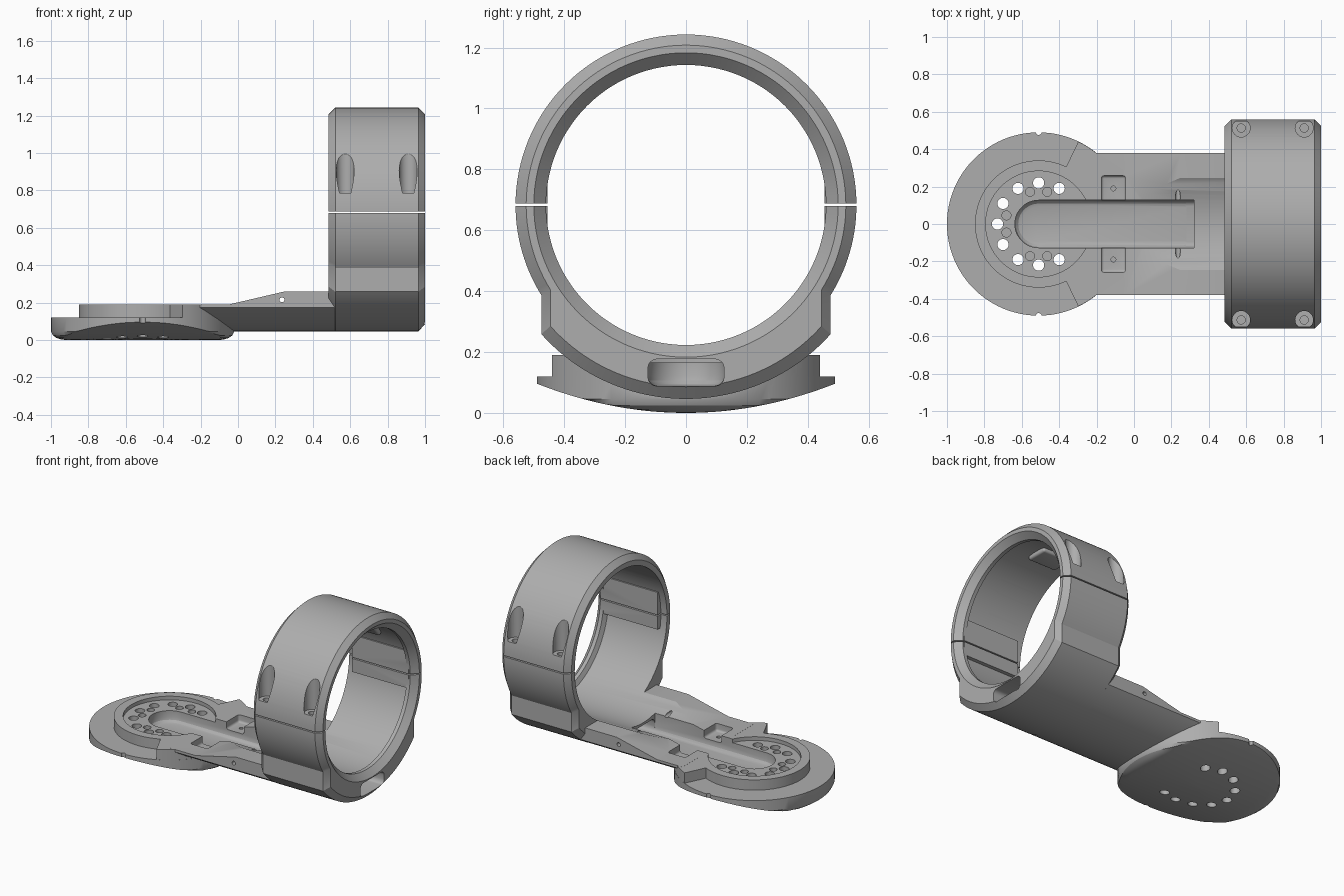
import bpy, bmesh
from math import sin, cos, acos, pi, radians
from mathutils import Matrix, Vector

if "Cube" in bpy.data.objects:
    bpy.data.objects.remove(bpy.data.objects["Cube"])

CZ = 0.683          # height of the ring axis
DX = -0.51          # centre of the round plate
R_OUT, R_ARM, R_IN = 0.56, 0.637, 0.49

grey = bpy.data.materials.new("plain grey")
grey.use_nodes = True
grey.diffuse_color = (0.42, 0.42, 0.42, 1)
grey.node_tree.nodes["Principled BSDF"].inputs["Base Color"].default_value = (0.42, 0.42, 0.42, 1)


def make(name, bm):
    bmesh.ops.recalc_face_normals(bm, faces=bm.faces)
    mesh = bpy.data.meshes.new(name)
    bm.to_mesh(mesh)
    bm.free()
    mesh.materials.append(grey)
    ob = bpy.data.objects.new(name, mesh)
    bpy.context.collection.objects.link(ob)
    return ob


def loft(name, loops):
    """Skin a row of equal-length closed loops and cap both ends."""
    bm = bmesh.new()
    rows = [[bm.verts.new(p) for p in loop] for loop in loops]
    n = len(rows[0])
    for a, b in zip(rows, rows[1:]):
        for i in range(n):
            j = (i + 1) % n
            bm.faces.new((a[i], a[j], b[j], b[i]))
    bm.faces.new(rows[0])
    bm.faces.new(rows[-1])
    return make(name, bm)


def box(name, lo, hi, bevel=0.0, matrix=Matrix()):
    bm = bmesh.new()
    lo, hi = Vector(lo), Vector(hi)
    bmesh.ops.create_cube(bm, size=1, matrix=Matrix.Translation((lo + hi) / 2)
                          @ Matrix.Diagonal((*(hi - lo), 1)))
    if bevel:
        bmesh.ops.bevel(bm, geom=bm.edges[:], offset=bevel, segments=4,
                        profile=0.5, affect='EDGES')
    bm.transform(matrix)
    return make(name, bm)


def rod(x, y, r, z0, z1, n=32):
    return loft("bore", [[(x + r * cos(2 * pi * i / n), y + r * sin(2 * pi * i / n), z)
                          for i in range(n)] for z in (z0, z1)])


def arc(r, a0, a1, n):
    return [(r * cos(a0 + (a1 - a0) * i / n), r * sin(a0 + (a1 - a0) * i / n))
            for i in range(n + 1)]


def combine(ob, others, operation):
    """Apply booleans one after another and remove the helper solids."""
    for other in others:
        mod = ob.modifiers.new("bool", 'BOOLEAN')
        mod.operation, mod.object, mod.solver = operation, other, 'EXACT'
        dg = bpy.context.evaluated_depsgraph_get()
        mesh = bpy.data.meshes.new_from_object(ob.evaluated_get(dg))
        ob.modifiers.clear()
        ob.data = mesh
        bpy.data.objects.remove(other)
    return ob


def ring_half(name, section):
    """Chamfered shell half along x from a (y, z) section about the ring axis."""
    stations = ((0.485, 0.9375), (0.52, 1), (0.965, 1), (1.0, 0.9375))
    return loft(name, [[(x, y * s, CZ + z * s) for y, z in section] for x, s in stations])


def ring_bore():
    """Inner space of the ring, with lip, grip pads and screw bosses left standing."""
    prof = ((-0.2, R_IN), (0.92, R_IN), (0.935, 0.46), (0.96, 0.46), (1.02, 0.52))
    n = 112
    core = loft("core", [[(x, r * cos(2 * pi * i / n), CZ + r * sin(2 * pi * i / n))
                          for i in range(n)] for x, r in prof])
    keep = [box("boss", (0.53, min(s * 0.455, s * 0.55), 0.59),
                (0.95, max(s * 0.455, s * 0.55), 0.84)) for s in (-1, 1)]
    for deg in (38, 64, 90, 116, 142):
        turn = Matrix.Translation((0, 0, CZ)) @ Matrix.Rotation(radians(deg), 4, 'X')
        keep.append(box("pad", (0.56, 0.462, -0.075), (0.77, 0.54, 0.075), 0.015, turn))
    return combine(core, keep, 'DIFFERENCE')


def screw_bores():
    out = []
    for x in (0.573, 0.91):
        for y in (-0.513, 0.513):
            out += [rod(x, y, 0.048, 0.785, 1.3), rod(x, y, 0.022, 0.6, 0.9)]
    return out


# Upper half of the ring
upper = ring_half("ring_upper_half", [(y, max(z, 0.005)) for y, z in arc(R_OUT, 0, pi, 64)])
combine(upper, [ring_bore()] + screw_bores(), 'DIFFERENCE')

# Lower half of the ring, with straight cheeks and a wider belly
a1, a2 = acos(0.475 / R_OUT), acos(0.475 / R_ARM)
section = (arc(R_OUT, 0, -a1, 14) + arc(R_ARM, -a2, a2 - pi, 48)
           + arc(R_OUT, a1 - pi, -pi, 14))
base = ring_half("base_with_lower_ring", [(y, min(z, -0.003)) for y, z in section])

# Arm: curved underside, ramped top
r = R_ARM - 0.001
a = acos(0.38 / r)
belly = arc(r, -a, a - pi, 40)
arm = loft("arm", [[(x, y, CZ + z) for y, z in belly] + [(x, -0.38, top), (x, 0.38, top)]
                   for x, top in ((-0.24, 0.19), (-0.05, 0.19), (0.25, 0.26), (0.6, 0.26))])

# Round plate with a trough-shaped, rounded underside
N = 96
circle = [(cos(2 * pi * i / N), sin(2 * pi * i / N)) for i in range(N)]
loops = []
for rad, low in ((0.02, 0), (0.15, 0), (0.28, 0), (0.38, 0), (0.43, 0.002), (0.46, 0.011),
                 (0.48, 0.025), (0.49, 0.045), (0.49, 0.12)):
    loops.append([(DX + rad * c, rad * s, max(low, (rad * s) ** 2 / 2.5)) for c, s in circle])
plate = loft("plate", loops)

# Raised platform: small radius round the outer end, full radius toward the arm
edge = radians(64.3)
plan = arc(0.489, -edge, edge, 40) + arc(0.34, edge, 2 * pi - edge, 64)
platform = loft("platform", [[(DX + x, y, z) for x, y in plan] for z in (0.105, 0.1895)])
combine(base, [arm, plate, platform], 'UNION')

# Long cable slot with a filleted floor, running on as a tunnel to the ring end
slot_loops = []
for inset, z in ((0.035, 0.088), (0.018, 0.093), (0.005, 0.106), (0, 0.123), (0, 0.4)):
    w = 0.127 - inset
    half = [(DX + x, y) for x, y in arc(w, pi / 2, 3 * pi / 2, 32)]
    slot_loops.append([(x, y, z) for x, y in half + [(0.32, -w), (0.32, w)]])
cuts = [ring_bore(), loft("slot", slot_loops),
        box("tunnel", (0.25, -0.125, 0.088), (1.1, 0.125, 0.177), 0.03)]

# Dial recess with its through holes and blind holes
cuts.append(rod(DX, 0, 0.283, 0.165, 0.3, 80))
for deg in range(60, 301, 30):
    t = radians(deg)
    cuts.append(rod(DX + 0.22 * cos(t), 0.22 * sin(t), 0.03, -0.1, 0.3, 24))
for deg in (75, 105, 165, 195, 255, 285):
    t = radians(deg)
    cuts.append(rod(DX + 0.178 * cos(t), 0.178 * sin(t), 0.024, 0.1, 0.3, 24))

# Side pockets, pin holes and rim notches
for s in (-1, 1):
    ys = sorted((s * 0.1, s * 0.258))
    cuts.append(box("pocket", (-0.175, ys[0], 0.14), (-0.045, ys[1], 0.3), 0.015))
    cuts.append(rod(-0.11, s * 0.19, 0.013, 0.1, 0.2, 16))
    cuts.append(rod(DX, s * 0.492, 0.016, -0.1, 0.3, 16))
pin = rod(0, 0, 0.013, -0.6, 0.6, 16)
pin.data.transform(Matrix.Translation((0.235, 0, 0.215)) @ Matrix.Rotation(pi / 2, 4, 'X'))
cuts.append(pin)
cuts += screw_bores()
combine(base, cuts, 'DIFFERENCE')

# Smooth curved walls, keep machined edges crisp
bpy.ops.object.select_all(action='DESELECT')
for ob in (upper, base):
    ob.select_set(True)
bpy.context.view_layer.objects.active = base
bpy.ops.object.shade_smooth_by_angle(angle=radians(28))
